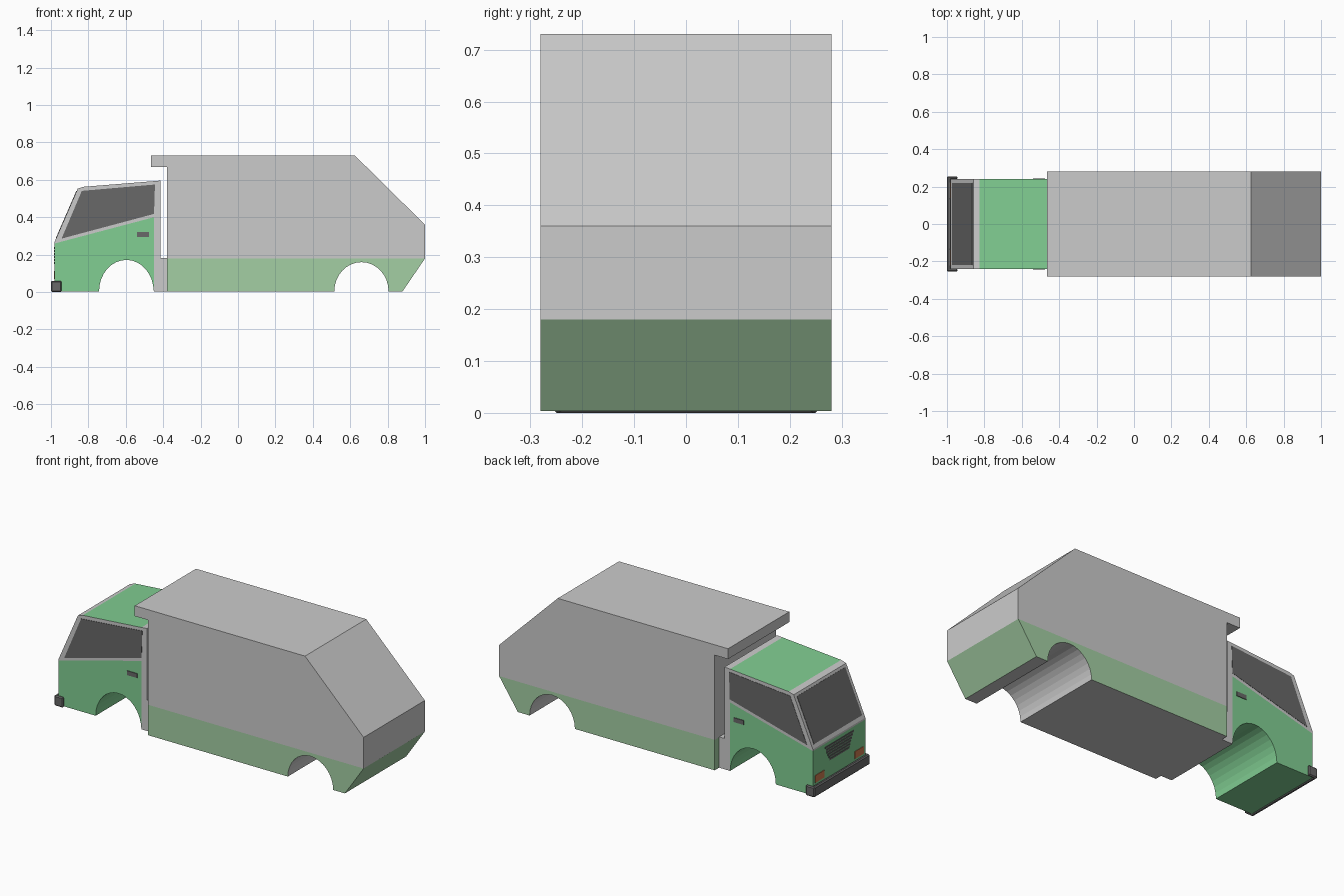
import bpy, bmesh, math
from mathutils import Vector

if "Cube" in bpy.data.objects:
    bpy.data.objects.remove(bpy.data.objects["Cube"])


def material(name, rgb):
    m = bpy.data.materials.new(name)
    m.diffuse_color = (*rgb, 1)
    m.use_nodes = True
    m.node_tree.nodes["Principled BSDF"].inputs["Base Color"].default_value = m.diffuse_color
    return m


GREY = material("grey", (0.8, 0.8, 0.8))
GREEN = material("cab green", (0.22, 0.62, 0.29))
SKIRT = material("skirt green", (0.37, 0.62, 0.37))
DARK = material("dark", (0.14, 0.14, 0.14))
AMBER = material("amber", (0.6, 0.2, 0.08))


def prism(name, pts, lo, hi, mats, axis="y", cut=None, paint=None):
    """Extrude a profile along y (xz points) or z (xy points); optionally cut and paint faces."""
    place = (lambda a, b, d: (a, d, b)) if axis == "y" else (lambda a, b, d: (a, b, d))
    bm = bmesh.new()
    face = bm.faces.new([bm.verts.new(place(a, b, lo)) for a, b in pts])
    ext = bmesh.ops.extrude_face_region(bm, geom=[face], use_keep_orig=True)
    moved = [g for g in ext["geom"] if isinstance(g, bmesh.types.BMVert)]
    bmesh.ops.translate(bm, verts=moved, vec=Vector(place(0, 0, hi - lo)))
    if cut:
        bmesh.ops.bisect_plane(bm, geom=bm.verts[:] + bm.edges[:] + bm.faces[:],
                               plane_co=cut[0], plane_no=cut[1])
    bmesh.ops.recalc_face_normals(bm, faces=bm.faces[:])
    bm.normal_update()
    if paint:
        for f in bm.faces:
            f.material_index = paint(f.calc_center_median(), f.normal)
    me = bpy.data.meshes.new(name)
    bm.to_mesh(me)
    bm.free()
    for m in mats:
        me.materials.append(m)
    ob = bpy.data.objects.new(name, me)
    bpy.context.collection.objects.link(ob)
    return ob


def rect(a0, a1, b0, b1):
    return [(a0, b0), (a1, b0), (a1, b1), (a0, b1)]


def arch(cx, half, top, base=0.004, n=16):
    """Wheel arch points running from +x to -x."""
    return [(cx + half * math.cos(math.pi * i / n),
             base + (top - base) * math.sin(math.pi * i / n)) for i in range(n + 1)]


B = 0.004

# Cargo body with painted skirt, front overhang and sloped tail
body = [(-0.38, 0.67), (-0.465, 0.67), (-0.465, 0.73), (0.625, 0.73), (1, 0.36),
        (1, 0.18), (0.88, B)] + arch(0.66, 0.145, 0.16) + [(-0.38, B)]


def body_paint(c, n):
    if c.z > 0.18:
        return 0
    if abs(n.y) > 0.5 or c.x < -0.37 or c.x > 0.9:
        return 1
    return 0


prism("cargo_body", body, -0.28, 0.28, [GREY, SKIRT],
      cut=((0, 0, 0.18), (0, 0, 1)), paint=body_paint)

# Cab shell: green below the belt line and on the roof, grey window frames
cab = [(-0.45, B), (-0.45, 0.593), (-0.825, 0.563), (-0.857, 0.553),
       (-0.98, 0.27), (-0.98, B)] + arch(-0.597, 0.146, 0.172)[::-1][:-1]
belt = Vector((-0.14, 0, 0.53)).normalized()
belt_co = Vector((-0.98, 0, 0.26))


def cab_paint(c, n):
    above = (c - belt_co).dot(belt) > 0
    return 0 if above and n.z < 0.98 else 1


prism("cab_shell", cab, -0.24, 0.24, [GREY, GREEN], cut=(belt_co, belt), paint=cab_paint)

# Grey rear wall of the cab with a low connection to the body
prism("cab_rear_wall", [(-0.45, B), (-0.38, B), (-0.38, 0.182), (-0.415, 0.182),
                        (-0.415, 0.596), (-0.45, 0.593)], -0.24, 0.24, [GREY])

# Side windows and door handles
window = [(-0.943, 0.286), (-0.835, 0.541), (-0.444, 0.575), (-0.449, 0.418)]
for side, s in (("left", -1), ("right", 1)):
    prism("side_window_" + side, window, s * 0.235, s * 0.2415, [DARK])
    prism("door_handle_" + side, rect(-0.54, -0.475, 0.295, 0.32), s * 0.235, s * 0.244, [DARK])

# Windscreen lying on the sloped front
low, high = Vector((-0.98, 0.27)), Vector((-0.857, 0.553))
out = Vector((-0.917, 0.399)) * 0.002
p, q = low.lerp(high, 0.07), low.lerp(high, 0.95)
prism("windscreen", [p + out, q + out, q - out, p - out], -0.22, 0.22, [DARK])

# Grille slats, narrowing downwards
for i in range(6):
    z, half = 0.235 - i * 0.016, 0.13 - i * 0.008
    prism("grille_slat", rect(-0.983, -0.977, z - 0.005, z + 0.005), -half, half, [DARK])

# Front lamps
for side, s in (("left", -1), ("right", 1)):
    prism("front_lamp_" + side, rect(-0.983, -0.977, 0.07, 0.112), s * 0.14, s * 0.222, [AMBER])

# Bumper wrapping around the cab corners
bumper = prism("front_bumper", [(-1, -0.255), (-0.943, -0.255), (-0.943, -0.239), (-0.979, -0.239),
                                (-0.979, 0.239), (-0.943, 0.239), (-0.943, 0.255), (-1, 0.255)],
               0.0, 0.06, [DARK], axis="z")
bev = bumper.modifiers.new("bevel", "BEVEL")
bev.width = 0.006
bev.segments = 1
